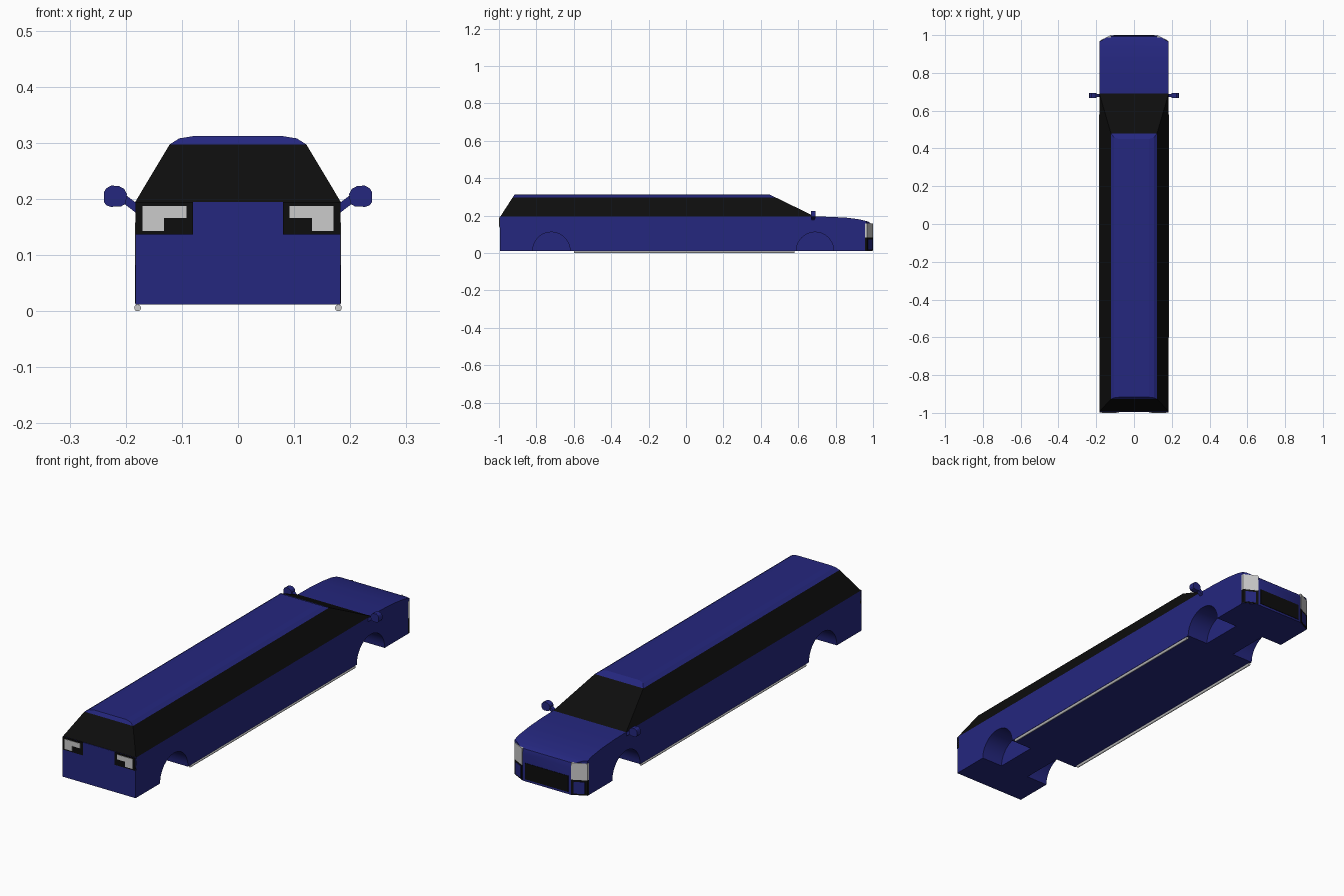
import bpy, bmesh, math
from mathutils import Vector

if "Cube" in bpy.data.objects:
    bpy.data.objects.remove(bpy.data.objects["Cube"])


def material(name, rgb):
    m = bpy.data.materials.new(name)
    m.diffuse_color = (*rgb, 1)
    m.use_nodes = True
    m.node_tree.nodes["Principled BSDF"].inputs["Base Color"].default_value = m.diffuse_color
    return m


BLUE = material("blue_paint", (0.018, 0.02, 0.21))
BLACK = material("black_glass", (0.004, 0.004, 0.004))


def finish(name, bm, mat=None, smooth=False):
    bmesh.ops.recalc_face_normals(bm, faces=bm.faces)
    me = bpy.data.meshes.new(name)
    bm.to_mesh(me)
    bm.free()
    ob = bpy.data.objects.new(name, me)
    bpy.context.collection.objects.link(ob)
    if mat:
        me.materials.append(mat)
    if smooth:
        smooth_by_angle(ob)
    return ob


def smooth_by_angle(ob):
    bpy.ops.object.select_all(action='DESELECT')
    ob.select_set(True)
    bpy.context.view_layer.objects.active = ob
    bpy.ops.object.shade_smooth_by_angle(angle=math.radians(30))


def prism(name, pts, axis, a, b, mat=None, smooth=False):
    """Extrude a 2D outline along axis from a to b."""
    def at(p, d):
        return {'x': (d, *p), 'y': (p[0], d, p[1]), 'z': (*p, d)}[axis]
    bm = bmesh.new()
    face = bm.faces.new([bm.verts.new(at(p, a)) for p in pts])
    geo = bmesh.ops.extrude_face_region(bm, geom=[face])['geom']
    move = Vector(at((0, 0), b)) - Vector(at((0, 0), a))
    bmesh.ops.translate(bm, vec=move, verts=[g for g in geo if isinstance(g, bmesh.types.BMVert)])
    return finish(name, bm, mat, smooth)


def loft(name, levels, mat):
    """Stack rectangles given as (z, half width, y back, y front)."""
    bm = bmesh.new()
    rings = [[bm.verts.new(p) for p in ((-w, y0, z), (w, y0, z), (w, y1, z), (-w, y1, z))]
             for z, w, y0, y1 in levels]
    for r, q in zip(rings, rings[1:]):
        for i in range(4):
            j = (i + 1) % 4
            bm.faces.new((r[i], r[j], q[j], q[i]))
    bm.faces.new(rings[0])
    bm.faces.new(rings[-1])
    return finish(name, bm, mat)


def rect(x0, x1, z0, z1):
    return [(x0, z0), (x1, z0), (x1, z1), (x0, z1)]


def cut(ob, cutter):
    mod = ob.modifiers.new("cut", 'BOOLEAN')
    mod.operation = 'DIFFERENCE'
    mod.solver = 'EXACT'
    mod.object = cutter
    bpy.context.view_layer.objects.active = ob
    bpy.ops.object.modifier_apply(modifier=mod.name)
    bpy.data.objects.remove(cutter)


W, FLOOR, BELT = 0.183, 0.012, 0.195

# Lower body: side profile with a curved bonnet
body = prism("body", [(-0.995, FLOOR), (0.998, FLOOR), (0.998, 0.135), (0.992, 0.155),
                      (0.975, 0.168), (0.93, 0.18), (0.86, 0.189), (0.77, 0.194),
                      (0.69, BELT), (-0.995, BELT)], 'x', -W, W, BLUE)

for s in (-1, 1):
    # Angled nose corners
    cut(body, prism("corner_cutter", [(s * 0.19, 0.9627), (s * 0.105, 1.0062),
                                      (s * 0.105, 1.05), (s * 0.19, 1.05)], 'z', -0.1, 0.3))
    # Wheel wells
    for y in (-0.72, 0.69):
        arc = [(y + 0.1 * math.cos(math.pi * i / 20), FLOOR + 0.1 * math.sin(math.pi * i / 20))
               for i in range(21)]
        arc += [(y - 0.1, -0.05), (y + 0.1, -0.05)]
        cut(body, prism("arch_cutter", arc, 'x', s * 0.075, s * 0.25))
smooth_by_angle(body)

# Glass cabin and roof
loft("cabin_glass", [(BELT, W, -0.993, 0.69), (0.297, 0.122, -0.927, 0.48)], BLACK)
loft("roof", [(0.297, 0.122, -0.927, 0.48), (0.308, 0.105, -0.92, 0.458),
              (0.312, 0.08, -0.917, 0.45)], BLUE)

# Grille
prism("grille", rect(-0.108, 0.108, 0.022, 0.095), 'y', 0.98, 1.0, BLACK)


def nose_strip(x0, x1, out):
    """Plan outline of a plate lying on the angled nose corner."""
    def edge(x, o):
        return (s * x, 0.967 - (x - 0.183) * 0.512 + o)
    return [edge(x0, -0.01), edge(x1, -0.01), edge(x1, out), edge(x0, out)]


for s, side in ((-1, "left"), (1, "right")):
    # Headlight with framed panel below
    prism(side + "_headlight", nose_strip(0.122, 0.1835, 0.002), 'z', 0.082, 0.158)
    prism(side + "_fog_frame", nose_strip(0.122, 0.1835, 0.0015), 'z', 0.014, 0.082, BLACK)
    prism(side + "_fog_panel", nose_strip(0.132, 0.174, 0.003), 'z', 0.02, 0.073, BLUE)

    # Tail light panel and L-shaped lamp
    prism(side + "_tail_panel", rect(s * 0.08, s * W, 0.137, BELT), 'y', -0.998, -0.985, BLACK)
    prism(side + "_tail_lamp", [(s * x, z) for x, z in
                                ((0.092, 0.166), (0.132, 0.166), (0.132, 0.143), (0.17, 0.143),
                                 (0.17, 0.188), (0.092, 0.188))], 'y', -1.0, -0.99)

    # Door mirror with stem
    head = [(0.2, 0.192), (0.208, 0.187), (0.227, 0.186), (0.235, 0.189), (0.239, 0.195),
            (0.239, 0.212), (0.235, 0.219), (0.226, 0.224), (0.212, 0.223), (0.203, 0.218),
            (0.198, 0.209)]
    prism(side + "_mirror", [(s * x, z) for x, z in head], 'y', 0.667, 0.693, BLUE, True)
    prism(side + "_mirror_stem", [(s * x, z) for x, z in
                                  ((0.18, 0.174), (0.205, 0.193), (0.2, 0.207), (0.18, 0.192))],
          'y', 0.672, 0.688, BLUE)

    # Side pipe under the sill
    ring = [(s * 0.179 + 0.006 * math.cos(math.tau * i / 16),
             0.006 + 0.006 * math.sin(math.tau * i / 16)) for i in range(16)]
    prism(side + "_side_pipe", ring, 'y', -0.6, 0.58, None, True)
